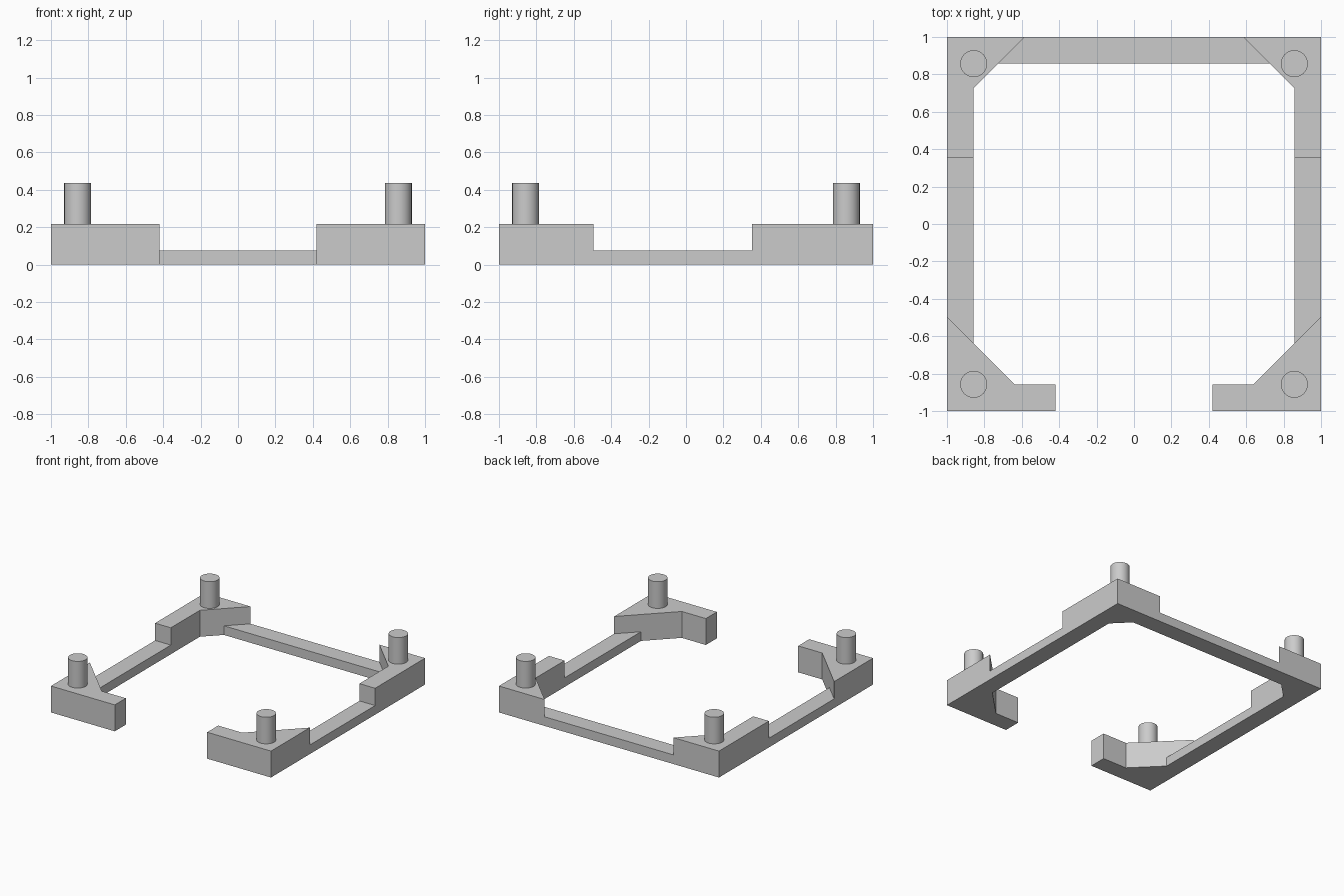
import bpy
import bmesh
import math

cube = bpy.data.objects.get("Cube")
if cube:
    bpy.data.objects.remove(cube, do_unlink=True)

# Main dimensions
OUT = 1.0            # outer half size
INN = 0.857          # inner half size, also the peg centres
GAP = 0.42           # half width of the front opening
RAIL_H, BLOCK_H, PEG_H = 0.075, 0.217, 0.436
PEG_R = 0.072
FRONT_CUT = 1.495    # |x| + |y| on the front diagonals
BACK_CUT = 1.585     # |x| + |y| on the back diagonals
BLOCK_END = 0.352    # where the back blocks stop along the sides

grey = bpy.data.materials.new("plain grey")
grey.use_nodes = True
grey.diffuse_color = (0.6, 0.6, 0.6, 1)
grey.node_tree.nodes["Principled BSDF"].inputs["Base Color"].default_value = (0.6, 0.6, 0.6, 1)


def prism(name, outline, height):
    """Extrude a flat outline up from the ground."""
    bm = bmesh.new()
    face = bm.faces.new([bm.verts.new((x, y, 0)) for x, y in outline])
    top = bmesh.ops.extrude_face_region(bm, geom=[face])["geom"]
    verts = [v for v in top if isinstance(v, bmesh.types.BMVert)]
    bmesh.ops.translate(bm, verts=verts, vec=(0, 0, height))
    bmesh.ops.recalc_face_normals(bm, faces=bm.faces)
    mesh = bpy.data.meshes.new(name)
    bm.to_mesh(mesh)
    bm.free()
    mesh.materials.append(grey)
    obj = bpy.data.objects.new(name, mesh)
    bpy.context.collection.objects.link(obj)
    return obj


# Low rail: an open square ring with chamfered inner corners
half = [(OUT, OUT), (OUT, -OUT), (GAP, -OUT), (GAP, -INN),
        (FRONT_CUT - INN, -INN), (INN, INN - FRONT_CUT),
        (INN, BACK_CUT - INN), (BACK_CUT - INN, INN)]
frame = prism("frame", half + [(-x, y) for x, y in reversed(half)], RAIL_H)

# Taller corner blocks
front_block = [(OUT, -OUT), (GAP, -OUT), (GAP, -INN), (FRONT_CUT - INN, -INN),
               (OUT, OUT - FRONT_CUT)]
back_block = [(OUT, OUT), (BACK_CUT - OUT, OUT), (INN, BACK_CUT - INN),
              (INN, BLOCK_END), (OUT, BLOCK_END)]
blocks = []
for side in (1, -1):
    for name, outline in (("front_block", front_block), ("back_block", back_block)):
        block = prism(name, [(side * x, y) for x, y in outline], BLOCK_H)
        block.hide_render = True
        blocks.append(block)

# Fuse the blocks into the rail
bpy.context.view_layer.objects.active = frame
for block in blocks:
    mod = frame.modifiers.new("fuse", "BOOLEAN")
    mod.operation = "UNION"
    mod.solver = "EXACT"
    mod.object = block
    bpy.ops.object.modifier_apply(modifier=mod.name)
    bpy.data.objects.remove(block, do_unlink=True)

# Remove the flat seams left by the fusing
bm = bmesh.new()
bm.from_mesh(frame.data)
bmesh.ops.remove_doubles(bm, verts=bm.verts, dist=0.0005)
bmesh.ops.dissolve_limit(bm, angle_limit=math.radians(1), verts=bm.verts, edges=bm.edges)
bm.to_mesh(frame.data)
bm.free()

# Round locating pegs, one on each corner
for x_name, x in (("left", INN), ("right", -INN)):
    for y_name, y in (("front", -INN), ("back", INN)):
        bpy.ops.mesh.primitive_cylinder_add(
            vertices=48, radius=PEG_R, depth=PEG_H - BLOCK_H,
            location=(x, y, (PEG_H + BLOCK_H) / 2))
        peg = bpy.context.object
        peg.name = f"{y_name}_{x_name}_peg"
        peg.data.materials.append(grey)
        bpy.ops.object.shade_smooth_by_angle(angle=math.radians(30))
